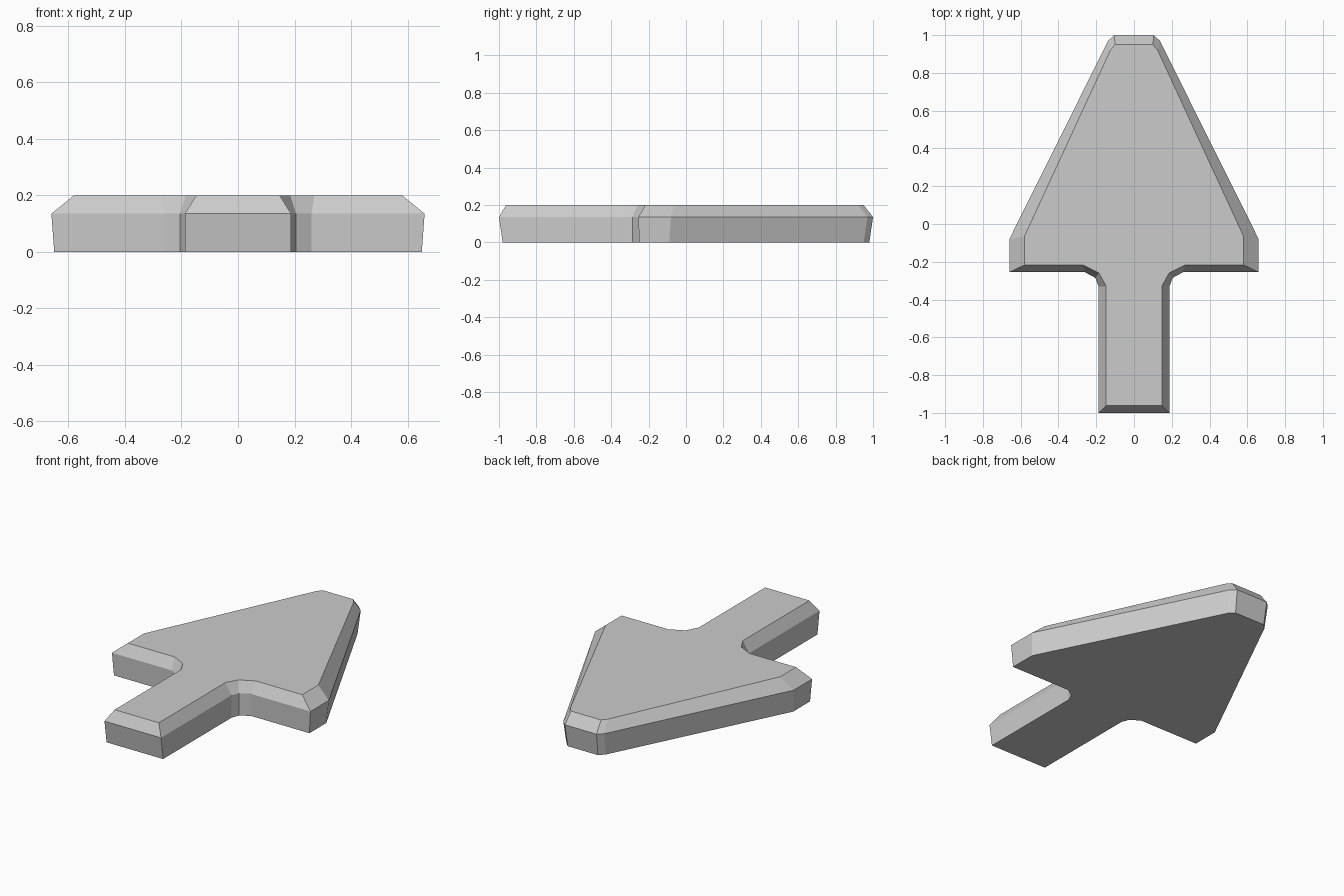
import bpy
import bmesh

cube = bpy.data.objects.get("Cube")
if cube:
    bpy.data.objects.remove(cube, do_unlink=True)

# Plain grey material
grey = bpy.data.materials.new("plain grey")
grey.use_nodes = True
colour = (0.6, 0.6, 0.6, 1.0)
grey.diffuse_color = colour
grey.node_tree.nodes["Principled BSDF"].inputs["Base Color"].default_value = colour

# Right half outlines, from tip to tail: base, widest line, bevelled top
base = [(0.10, 0.98), (0.13, 0.95), (0.65, -0.09), (0.65, -0.25),
        (0.26, -0.25), (0.205, -0.285), (0.188, -0.33), (0.188, -0.98)]
waist = [(0.105, 1.0), (0.137, 0.97), (0.66, -0.08), (0.66, -0.255),
         (0.26, -0.255), (0.205, -0.285), (0.188, -0.33), (0.188, -1.0)]
top = [(0.10, 0.95), (0.125, 0.92), (0.58, -0.065), (0.58, -0.217),
       (0.27, -0.217), (0.185, -0.26), (0.147, -0.33), (0.147, -0.962)]


def add_ring(bm, half, z):
    """Mirror a half outline into a closed anticlockwise ring."""
    left = [(-x, y) for x, y in half]
    return [bm.verts.new((x, y, z)) for x, y in left + half[::-1]]


# Arrow body: three stacked rings, capped at both ends
bm = bmesh.new()
rings = [add_ring(bm, half, z) for half, z in ((base, 0), (waist, 0.135), (top, 0.2))]
for low, high in zip(rings, rings[1:]):
    for i in range(len(low)):
        j = (i + 1) % len(low)
        bm.faces.new((low[i], low[j], high[j], high[i]))
bm.faces.new(rings[0][::-1])
bm.faces.new(rings[-1])
bmesh.ops.recalc_face_normals(bm, faces=bm.faces)

mesh = bpy.data.meshes.new("arrow_body")
bm.to_mesh(mesh)
bm.free()
mesh.materials.append(grey)
arrow = bpy.data.objects.new("arrow_body", mesh)
bpy.context.collection.objects.link(arrow)
